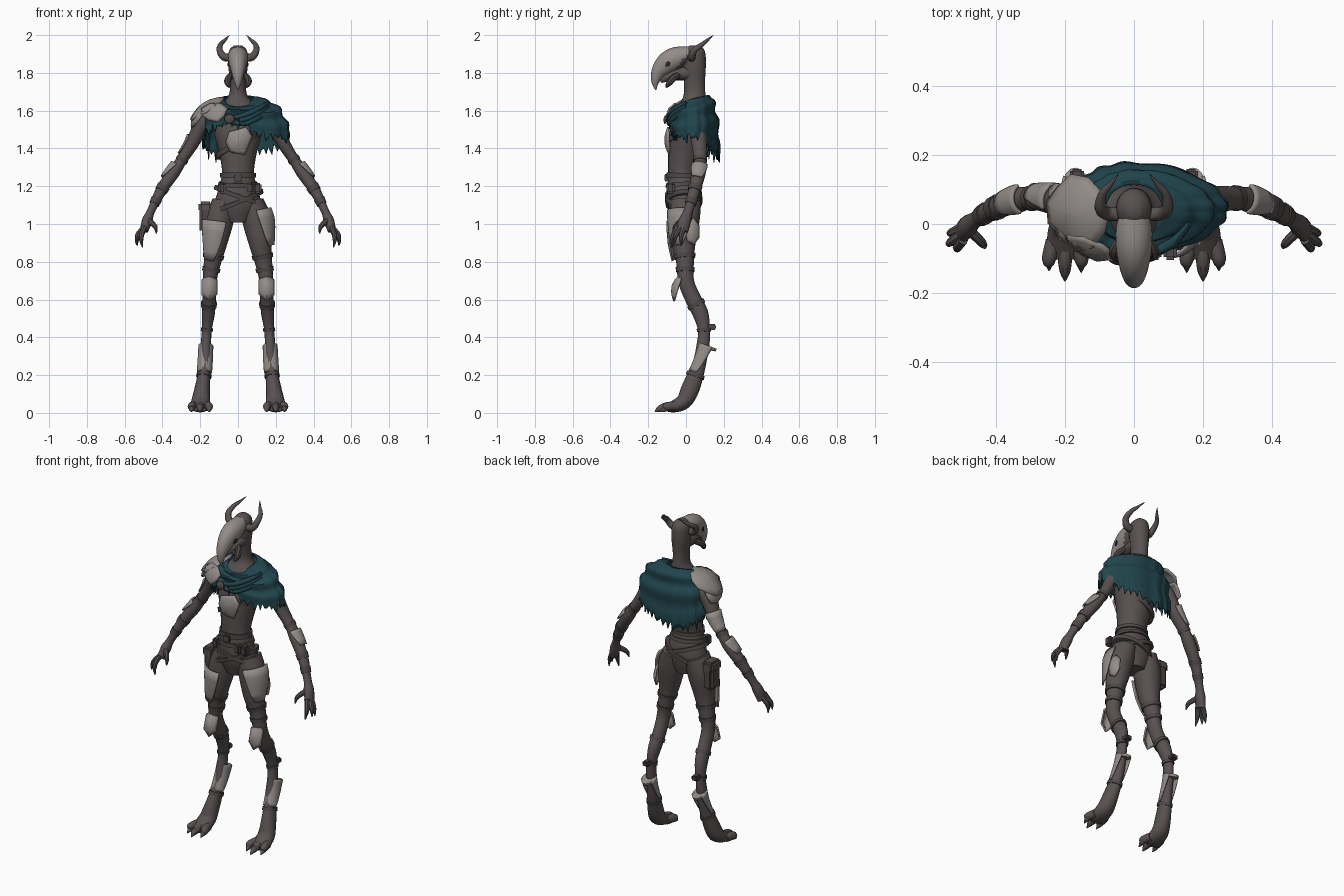
import bpy, bmesh, math, random
from mathutils import Vector

random.seed(4)
default = bpy.data.objects.get("Cube")
if default:
    bpy.data.objects.remove(default, do_unlink=True)


def material(name, red, green, blue):
    mat = bpy.data.materials.new(name)
    mat.use_nodes = True
    colour = (red, green, blue, 1)
    mat.diffuse_color = colour
    shader = next(n for n in mat.node_tree.nodes if n.type == 'BSDF_PRINCIPLED')
    shader.inputs["Base Color"].default_value = colour
    shader.inputs["Roughness"].default_value = 0.8
    return mat


skin = material("dark hide", .098, .082, .081)
leather = material("worn leather", .075, .063, .062)
bone = material("pale bone", .29, .265, .25)
cloth = material("teal cloth", .015, .06, .075)
shadow = material("socket black", .02, .017, .017)


def finish(name, bm, mat, both=False, flip=False, thick=0):
    """Turn a bmesh into a shaded object, optionally mirrored or on the right only."""
    if flip:
        for v in bm.verts:
            v.co.x = -v.co.x
    bmesh.ops.recalc_face_normals(bm, faces=bm.faces)
    mesh = bpy.data.meshes.new(name)
    bm.to_mesh(mesh)
    bm.free()
    mesh.materials.append(mat)
    ob = bpy.data.objects.new(name, mesh)
    bpy.context.collection.objects.link(ob)
    bpy.ops.object.select_all(action='DESELECT')
    ob.select_set(True)
    bpy.context.view_layer.objects.active = ob
    bpy.ops.object.shade_smooth_by_angle(angle=math.radians(40))
    if thick:
        solid = ob.modifiers.new("thickness", 'SOLIDIFY')
        solid.thickness = thick
        solid.offset = 0
    if both:
        ob.modifiers.new("mirror", 'MIRROR').use_mirror_merge = False
    return ob


def skin_rings(bm, rings, closed):
    """Join neighbouring rings of vertices with quads."""
    count = len(rings[0])
    for low, high in zip(rings, rings[1:]):
        for i in range(count if closed else count - 1):
            j = (i + 1) % count
            bm.faces.new((low[i], low[j], high[j], high[i]))


def at(path, t):
    """Smooth point on a path of (x, y, z, width, depth) stations."""
    i = min(int(t), len(path) - 2)
    f = t - i
    a, b, c, d = (path[max(0, min(k, len(path) - 1))] for k in (i - 1, i, i + 1, i + 2))
    return [q + .5 * f * (r - p + f * (2 * p - 5 * q + 4 * r - s + f * (3 * (q - r) + s - p)))
            for p, q, r, s in zip(a, b, c, d)]


def section(path, start, end, grow=0.0, steps=4):
    """Part of a path, with its radii enlarged to make straps and sleeves."""
    pts = [at(path, start + (end - start) * k / steps) for k in range(steps + 1)]
    return [p[:3] + [max(p[3], .001) + grow, max(p[4], .001) + grow] for p in pts]


def loft(name, pts, mat, sides=16, arc=None, taper=0.0, **options):
    """Elliptical rings along a path; arc (degrees, 90 is the front) leaves a shell, tapering to its end."""
    bm = bmesh.new()
    centres = [Vector(p[:3]) for p in pts]
    start, end = arc or (0, 360)
    rings = []
    for i, p in enumerate(pts):
        tangent = (centres[min(i + 1, len(pts) - 1)] - centres[max(i - 1, 0)]).normalized()
        u = Vector((1, 0, 0))
        u = (u - tangent * u.dot(tangent)).normalized()
        v = tangent.cross(u)
        spread = 1 - taper * (i / (len(pts) - 1)) ** 2
        ring = []
        for k in range(sides + (1 if arc else 0)):
            a = math.radians((start + end) / 2 + (end - start) * (k / sides - .5) * spread)
            ring.append(bm.verts.new(centres[i] + u * p[3] * math.cos(a) + v * p[4] * math.sin(a)))
        rings.append(ring)
    skin_rings(bm, rings, not arc)
    if not arc:
        bm.faces.new(rings[0])
        bm.faces.new(rings[-1])
    return finish(name, bm, mat, thick=.009 if arc else 0, **options)


def limb(name, path, mat, **options):
    return loft(name, section(path, 0, len(path) - 1, 0, 4 * (len(path) - 1)), mat, **options)


def plate(name, centre, facing, size, mat, sides=10, ragged=.12, thick=.009, **options):
    """Domed armour plate with a slightly broken outline."""
    bm = bmesh.new()
    out = Vector(facing).normalized()
    up = (Vector((0, 0, 1)) - out * out.z).normalized()
    across = up.cross(out)
    rough = [1 + random.uniform(-ragged, ragged) for _ in range(sides)]
    rings = []
    for r in (.05, .4, .75, 1):
        ring = []
        for k in range(sides):
            a = math.tau * (k + .5) / sides
            reach = r * rough[k]
            ring.append(bm.verts.new(Vector(centre) + across * size[0] * reach * math.cos(a)
                        + up * size[1] * reach * math.sin(a) + out * size[2] * (1 - r * r)))
        rings.append(ring)
    skin_rings(bm, rings, True)
    bm.faces.new(rings[0])
    return finish(name, bm, mat, thick=thick, **options)


def box(name, centre, size, mat, **options):
    bm = bmesh.new()
    bmesh.ops.create_cube(bm, size=1)
    for v in bm.verts:
        v.co = Vector(centre) + Vector(a * b for a, b in zip(v.co, size))
    bmesh.ops.bevel(bm, geom=bm.edges[:], offset=min(size) * .22, segments=2, affect='EDGES')
    return finish(name, bm, mat, **options)


# Torso, neck and back of the head
torso = [(0, .045, 1.945, .022, .025), (0, .045, 1.915, .048, .055), (0, .045, 1.84, .052, .06),
         (0, .045, 1.74, .042, .055), (0, .045, 1.67, .055, .06), (0, .035, 1.6, .12, .08),
         (0, .015, 1.5, .13, .1), (0, -.005, 1.38, .1, .09), (0, -.02, 1.27, .085, .075),
         (0, -.015, 1.18, .105, .085), (0, -.01, 1.1, .12, .085), (0, -.005, 1.01, .06, .06)]
limb("torso_and_neck", torso, skin, sides=24)

# Skull mask, bare hide behind a slanting edge, then jaw, sockets and horns
mask = limb("skull_mask", [(0, .05, 1.91, .03, .03), (0, 0, 1.895, .05, .047), (0, -.06, 1.875, .053, .06),
            (0, -.11, 1.845, .045, .055), (0, -.148, 1.8, .033, .038), (0, -.163, 1.75, .019, .02),
            (0, -.16, 1.71, .003, .003)], bone, sides=24)
mask.data.materials.append(skin)
for face in mask.data.polygons:
    face.material_index = int(face.center.y > .04 - .8 * (1.94 - face.center.z))
limb("lower_jaw", [(0, .02, 1.8, .045, .04), (0, -.05, 1.79, .038, .03), (0, -.1, 1.775, .025, .022),
     (0, -.135, 1.755, .01, .01)], skin)
plate("eye_socket", (.044, -.098, 1.848), (.85, -.5, .15), (.018, .014, .004), shadow, thick=.006, both=True)
limb("cheek_tusk", [(.03, -.04, 1.79, .016, .016), (.052, -.07, 1.77, .018, .018),
     (.055, -.09, 1.745, .016, .016), (.045, -.105, 1.725, .006, .006)], leather, sides=8, both=True)
limb("horn", [(.03, .03, 1.88, .022, .022), (.075, .03, 1.885, .021, .02), (.097, .045, 1.92, .017, .017),
     (.092, .085, 1.95, .013, .013), (.068, .115, 1.975, .008, .008), (.045, .145, 2, .001, .001)],
     skin, sides=10, both=True)

# Arms and hands
arm = [(.1, .045, 1.58, .045, .05), (.18, .055, 1.54, .046, .05), (.245, .07, 1.42, .034, .04),
       (.3, .075, 1.335, .029, .033), (.34, .068, 1.275, .034, .037), (.405, .045, 1.18, .03, .032),
       (.46, .012, 1.07, .021, .025), (.48, -.005, 1.02, .028, .032), (.497, -.022, .965, .022, .034)]
limb("arm", arm, skin, both=True)
for k, tip in enumerate([(.505, -.075, .875), (.54, -.06, .895), (.535, -.025, .885), (.432, -.07, .95)]):
    root = Vector((.495, -.045 + .018 * k, .985)) if k < 3 else Vector((.475, -.02, 1.02))
    bend = root.lerp(Vector(tip), .55) + Vector((.012 if k < 3 else -.012, -.008, .006))
    limb("finger", [(*root, .015, .016), (*bend, .013, .013), (*tip, .003, .003)], skin, sides=8, both=True)
for start in (2.8, 4.8, 5.4):
    loft("arm_wrap", section(arm, start, start + .25, .004), leather, both=True)
loft("forearm_guard", section(arm, 3.45, 4.5, .008), bone, arc=(-60, 75), taper=.5, both=True)
loft("right_upper_arm_guard", section(arm, 1.7, 2.75, .006), bone, arc=(-120, 25), taper=.4, flip=True)

# Legs, feet and toes
leg = [(.075, 0, 1.12, .06, .08), (.1, -.005, 1.02, .077, .077), (.117, -.012, .9, .06, .063),
       (.135, -.005, .8, .046, .047), (.15, 0, .7, .037, .042), (.152, .03, .62, .036, .042),
       (.157, .075, .53, .035, .042), (.165, .095, .44, .026, .032), (.17, .09, .36, .028, .034),
       (.172, .075, .28, .03, .035), (.18, .05, .2, .034, .043), (.19, .02, .12, .042, .048),
       (.197, -.01, .062, .05, .042), (.2, -.06, .035, .052, .033), (.2, -.1, .026, .04, .02)]
limb("leg", leg, skin, both=True)
for x, tip in ((.153, -.14), (.2, -.165), (.246, -.135)):
    limb("toe", [(.2 + (x - .2) * .7, -.05, .036, .024, .026), (x, -.1, .034, .021, .024),
         (x, tip + .025, .022, .015, .018), (x, tip, .006, .002, .003)], skin, sides=10, both=True)
for start in (2.6, 3.3, 5.4, 6.9, 9.9):
    loft("leg_wrap", section(leg, start, start + .22, .006), leather, both=True)
box("ankle_buckle", (.165, .135, .455), (.04, .05, .03), leather, both=True)

# Leg armour: shin guards flare backwards at the top under a full rim
shin = [(.17, .115, .355, .035, .05), (.173, .092, .29, .036, .042), (.178, .06, .21, .036, .042)]
limb("shin_guard", shin, bone, arc=(-30, 210), taper=.35, both=True)
loft("shin_rim", section(shin, 0, .3, .001), bone, both=True)
plate("knee_guard", (.15, -.04, .665), (0, -1, .3), (.046, .08, .032), bone, sides=6, ragged=.05, both=True)
loft("left_thigh_guard", section(leg, .6, 2.2, .014), bone, arc=(-25, 85), taper=.6)
loft("right_thigh_guard", section(leg, 1.1, 2.9, .018), bone, arc=(25, 115), taper=.5, flip=True)
plate("left_hip_guard", (.165, .03, .96), (1, .2, .1), (.04, .07, .02), bone, sides=7)

# Belts, straps and pouches
for start in (8.0, 8.5):
    loft("waist_belt", section(torso, start, start + .25, .009), leather, sides=24)
for slope, start in ((-.35, 9.2), (.4, 9.6)):
    hip_belt = loft("hip_belt", section(torso, start, start + .3, .012), leather, sides=24)
    for v in hip_belt.data.vertices:
        v.co.z += slope * v.co.x
chest_strap = loft("chest_strap", section(torso, 6.6, 6.85, .007), leather, sides=24)
for v in chest_strap.data.vertices:
    v.co.z += .5 * v.co.x
box("belt_buckle", (0, -.105, 1.245), (.04, .02, .04), leather)
box("right_hip_pouch", (-.17, 0, 1.035), (.07, .09, .17), leather)
box("pouch_flap", (-.173, 0, 1.09), (.074, .098, .06), skin)
for x in (-.085, .06, .105):
    box("belt_pouch", (x, -.082, 1.19), (.04, .045, .055), leather)

# Breast plate
plate("breast_plate", (.005, -.09, 1.435), (0, -1, -.05), (.064, .078, .02), bone, sides=9, ragged=.22)

# Ragged cape, its hem height given every eighth of a turn from the left
hem = [1.45, 1.4, 1.35, 1.36, 1.43, 1.51, 1.53, 1.45]
columns, rows = 120, 20
bm = bmesh.new()
fringe = [random.uniform(-.02, .02) + (.01 if k % 3 else -.012) for k in range(columns)]
rings = []
for r in range(rows + 1):
    s = r / rows
    ring = []
    for k in range(columns):
        a = math.tau * k / columns
        e = 8 * k / columns
        low = hem[int(e)] + (hem[(int(e) + 1) % 8] - hem[int(e)]) * (e % 1)
        low += fringe[k] * max(0, s - .7) / .3
        top = 1.665 + .015 * math.sin(a) - .03 * max(0, -math.sin(a)) ** 2
        fold = .009 * math.sin(s * 20 + 2.2 * math.sin(a - .6)) * math.sin(s * math.pi)
        fold += .004 * s * math.sin(13 * a + 2 * math.sin(3 * a))
        spread = math.sin(s * math.pi / 2) ** .8
        wide = .08 + (.147 + .043 * math.cos(a)) * spread + fold
        deep = .07 + .06 * spread + fold
        z = top - (top - low) * (1 - math.cos(s * math.pi / 2)) + fold * .5
        ring.append(bm.verts.new((wide * math.cos(a), .045 + deep * math.sin(a), z)))
    rings.append(ring)
skin_rings(bm, rings, True)
finish("cape", bm, cloth, thick=.006)

# Folded scarf running from the clasp over the left shoulder
for k in range(3):
    d = .022 * k
    limb("scarf_fold", [(-.05, -.085, 1.56 - d * .3, .012, .01), (.03, -.088, 1.575 - d, .014, .014),
         (.11, -.055, 1.61 - d, .014, .016), (.16, .0, 1.645 - d, .008, .01)], cloth, sides=10)

# Right shoulder armour and clasp
plate("shoulder_guard_upper", (-.16, .035, 1.61), (-.55, -.1, .83), (.105, .1, .035), bone, sides=11)
plate("shoulder_guard_lower", (-.212, .035, 1.56), (-.85, -.1, .5), (.09, .06, .025), bone, sides=9)
plate("shoulder_guard_front", (-.125, -.07, 1.59), (-.35, -.85, .45), (.075, .055, .018), bone, sides=8)
plate("cape_clasp", (-.045, -.105, 1.555), (-.1, -1, .2), (.026, .024, .01), leather, ragged=0)
